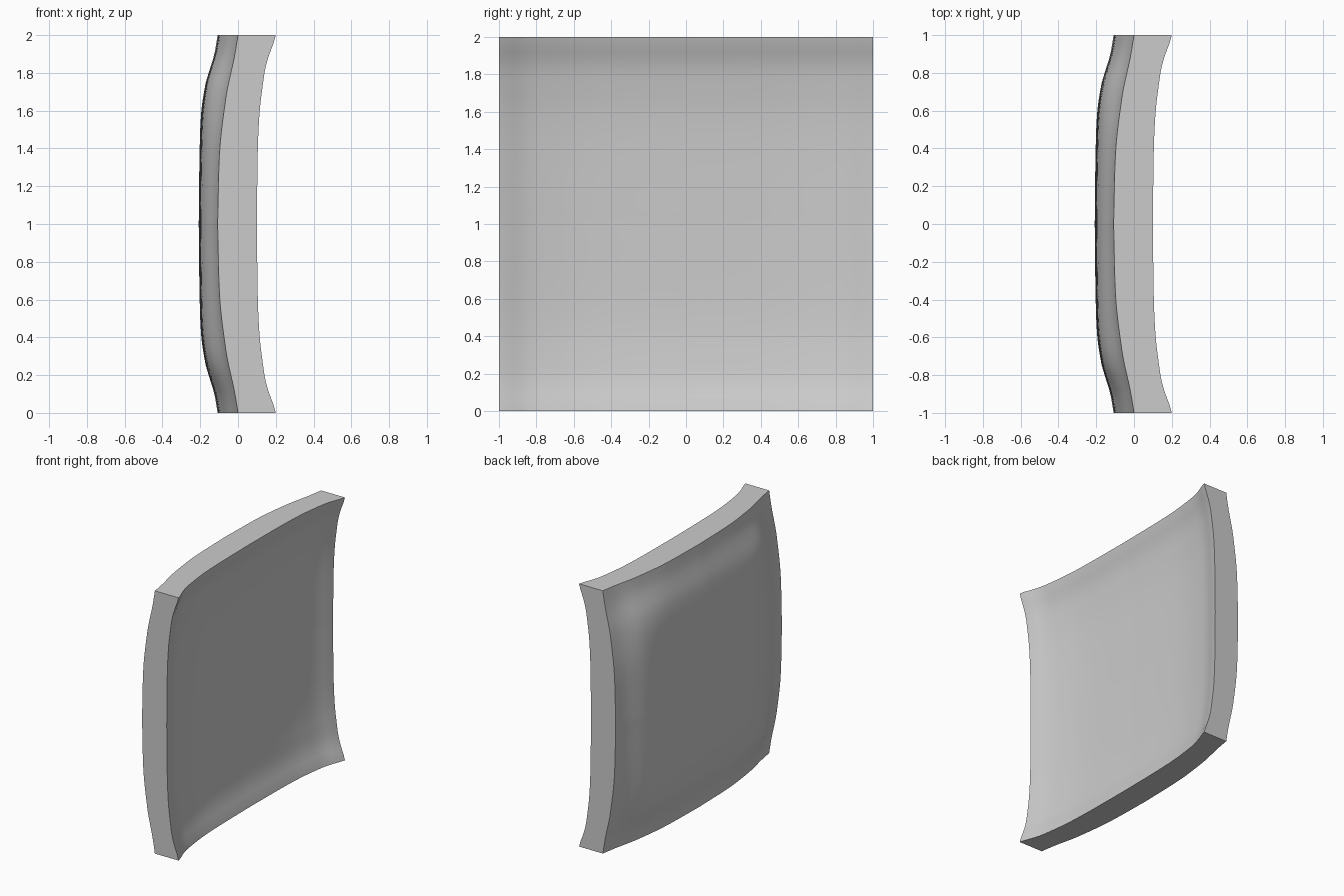
import bpy
import bmesh
import math

cube = bpy.data.objects.get("Cube")
if cube:
    bpy.data.objects.remove(cube, do_unlink=True)

SEGMENTS = 48
THICKNESS = 0.2

# Bulge profiles: (distance from the rim, depth)
OUTER_RIM = [(0, 0), (.07, .011), (.14, .024), (.25, .049), (.33, .064), (.6, .096), (1, .108)]
OUTER_MID = [(0, 0), (.1, .018), (.2, .05), (.26, .068), (.4, .09), (.6, .099), (1, .104)]
INNER = [(0, 0), (.05, .014), (.1, .034), (.17, .054), (.25, .067), (.4, .085), (.6, .095), (1, .1)]


def slope(points, i):
    """Tangent at a profile point."""
    a, b = points[max(i - 1, 0)], points[min(i + 1, len(points) - 1)]
    return (b[1] - a[1]) / (b[0] - a[0])


def depth(points, d):
    """Smooth Hermite interpolation along a profile."""
    for i in range(len(points) - 1):
        (x0, y0), (x1, y1) = points[i], points[i + 1]
        if d <= x1:
            break
    w = x1 - x0
    t = min(max((d - x0) / w, 0), 1)
    s = t * t * (3 - 2 * t)
    return (y0 + (y1 - y0) * s + w * slope(points, i) * t * (1 - t) ** 2
            - w * slope(points, i + 1) * t * t * (1 - t))


def outer_depth(d, other):
    """The outer curve is fuller away from the rim."""
    t = min(other / 0.35, 1)
    blend = t * t * (3 - 2 * t)
    return depth(OUTER_RIM, d) * (1 - blend) + depth(OUTER_MID, d) * blend


# Solid panel: a grid extruded once, each skin shaped by its own profiles
bm = bmesh.new()
bmesh.ops.create_grid(bm, x_segments=SEGMENTS, y_segments=SEGMENTS, size=1)
outer_verts = set(bm.verts)
bmesh.ops.extrude_face_region(bm, geom=bm.faces[:], use_keep_orig=True)
for v in bm.verts:
    u, w = v.co.x, v.co.y
    du, dw = max(1 - abs(u), 0), max(1 - abs(w), 0)
    if v in outer_verts:
        x = -outer_depth(du, dw) - outer_depth(dw, du)
    else:
        x = THICKNESS - depth(INNER, du) - depth(INNER, dw)
    v.co = (x, u, w + 1)
bmesh.ops.recalc_face_normals(bm, faces=bm.faces[:])

mesh = bpy.data.meshes.new("curved_panel")
bm.to_mesh(mesh)
bm.free()
panel = bpy.data.objects.new("curved_panel", mesh)
bpy.context.collection.objects.link(panel)

# Plain grey finish
grey = bpy.data.materials.new("light_grey")
grey.use_nodes = True
colour = (0.6, 0.6, 0.6, 1)
grey.diffuse_color = colour
grey.node_tree.nodes["Principled BSDF"].inputs["Base Color"].default_value = colour
mesh.materials.append(grey)

# Smooth skins with crisp rim edges
bpy.ops.object.select_all(action='DESELECT')
panel.select_set(True)
bpy.context.view_layer.objects.active = panel
bpy.ops.object.shade_smooth_by_angle(angle=math.radians(35))
